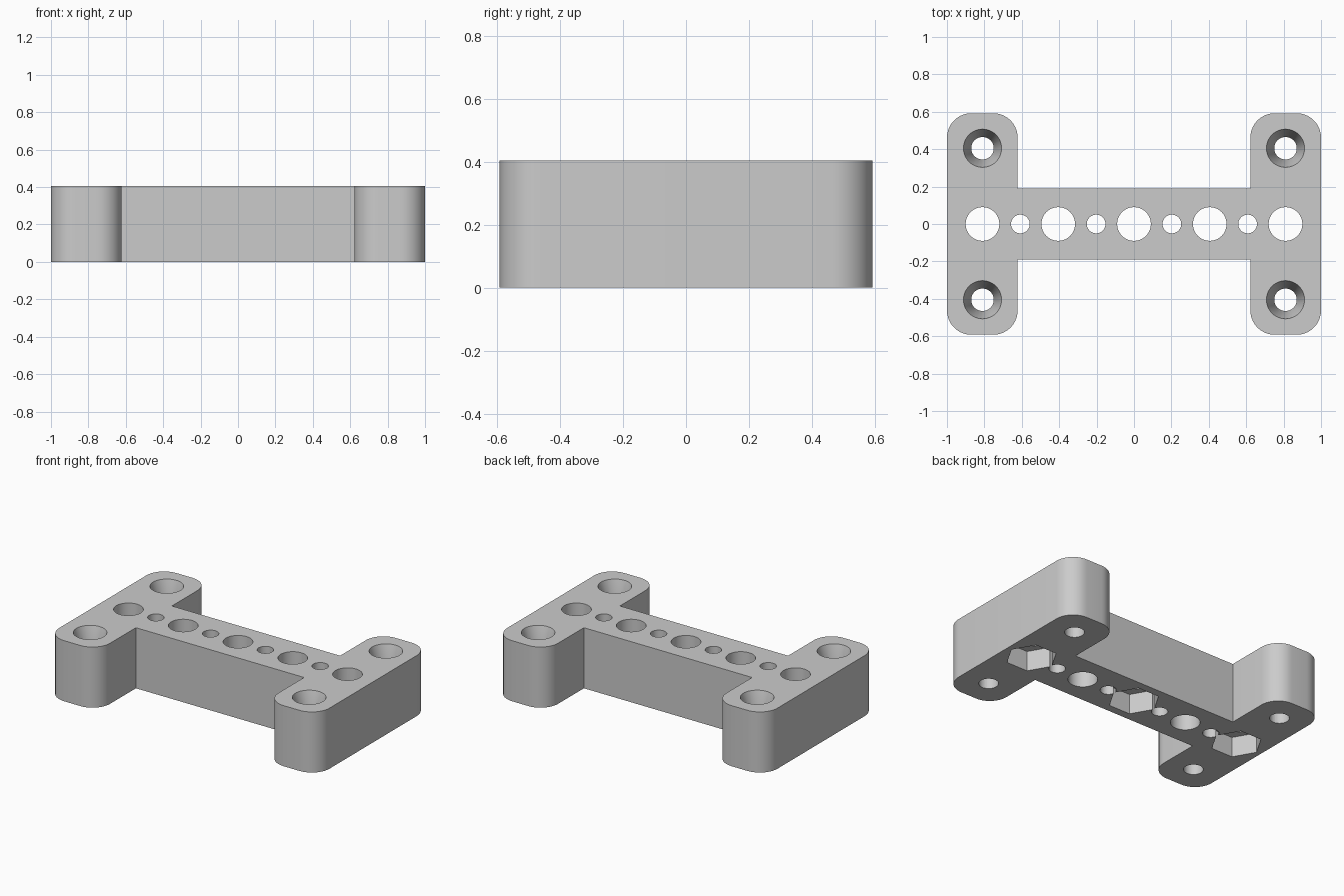
import bpy, bmesh, math
from mathutils import Matrix

cube = bpy.data.objects.get("Cube")
if cube:
    bpy.data.objects.remove(cube, do_unlink=True)

HEIGHT = 0.405      # block thickness, also the hole pitch
PITCH = 0.405
OUTER_X, INNER_X = 1.0, 0.622
BAR_Y, WEB_Y = 0.592, 0.19
CORNER = 0.13
BIG_R, SMALL_R, SCREW_R, SINK_R = 0.09, 0.05, 0.06, 0.102
SINK_DEPTH = 0.15
NUT_R, NUT_DEPTH = 0.158, 0.135
STEPS = 10

grey = bpy.data.materials.new("plain_grey")
grey.use_nodes = True
grey.diffuse_color = (0.6, 0.6, 0.6, 1)
grey.node_tree.nodes["Principled BSDF"].inputs["Base Color"].default_value = (0.6, 0.6, 0.6, 1)


def make_object(name, bm):
    mesh = bpy.data.meshes.new(name)
    bm.normal_update()
    bm.to_mesh(mesh)
    bm.free()
    mesh.materials.append(grey)
    obj = bpy.data.objects.new(name, mesh)
    bpy.context.collection.objects.link(obj)
    return obj


def arc(cx, cy, start):
    """Quarter turn, anticlockwise, for one rounded corner."""
    return [(cx + CORNER * math.cos(start + math.pi / 2 * i / STEPS),
             cy + CORNER * math.sin(start + math.pi / 2 * i / STEPS))
            for i in range(STEPS + 1)]


def add_cutter(bm, x, y, z0, z1, r0, r1, sides):
    bmesh.ops.create_cone(bm, cap_ends=True, segments=sides, radius1=r0, radius2=r1,
                          depth=z1 - z0, matrix=Matrix.Translation((x, y, (z0 + z1) / 2)))


# H-shaped outline: upper right quarter, mirrored into the other three
quarter = (arc(OUTER_X - CORNER, BAR_Y - CORNER, 0)
           + arc(INNER_X + CORNER, BAR_Y - CORNER, math.pi / 2)
           + [(INNER_X, WEB_Y)])
half = quarter + [(-x, y) for x, y in reversed(quarter)]
outline = half + [(x, -y) for x, y in reversed(half)]

bm = bmesh.new()
base = bm.faces.new([bm.verts.new((x, y, 0)) for x, y in outline])
top = bmesh.ops.extrude_face_region(bm, geom=[base])
bmesh.ops.translate(bm, vec=(0, 0, HEIGHT),
                    verts=[v for v in top["geom"] if isinstance(v, bmesh.types.BMVert)])
bmesh.ops.recalc_face_normals(bm, faces=bm.faces)
block = make_object("mounting_block", bm)

# Through holes: alternating large and small along the web, screws at the corners
corners = [(sx * 2 * PITCH, sy * PITCH) for sx in (-1, 1) for sy in (-1, 1)]
holes = bmesh.new()
for i in range(-4, 5):
    radius = SMALL_R if i % 2 else BIG_R
    add_cutter(holes, i * PITCH / 2, 0, -0.1, HEIGHT + 0.1, radius, radius, 48)
for x, y in corners:
    add_cutter(holes, x, y, -0.1, HEIGHT + 0.1, SCREW_R, SCREW_R, 48)

# Countersinks on the top
sinks = bmesh.new()
slope = (SINK_R - SCREW_R) / SINK_DEPTH
extra = 0.05
for x, y in corners:
    add_cutter(sinks, x, y, HEIGHT - SINK_DEPTH - extra, HEIGHT + extra,
               SCREW_R - slope * extra, SINK_R + slope * extra, 48)

# Hexagonal nut pockets underneath, points along x
nuts = bmesh.new()
for x in (-2 * PITCH, 0, 2 * PITCH):
    add_cutter(nuts, x, 0, -0.1, NUT_DEPTH, NUT_R, NUT_R, 6)
    bmesh.ops.rotate(nuts, cent=(x, 0, 0), matrix=Matrix.Rotation(math.pi / 6, 3, "Z"),
                     verts=nuts.verts[-12:])

# create_cone starts its ring on the y axis or x axis; force a point onto x
for v in nuts.verts:
    cx = round(v.co.x / (2 * PITCH)) * 2 * PITCH
    angle = math.atan2(v.co.y, v.co.x - cx)
    angle = round(angle / (math.pi / 3) + 0.01) * math.pi / 3
    v.co.x, v.co.y = cx + NUT_R * math.cos(angle), NUT_R * math.sin(angle)

bpy.ops.object.select_all(action="DESELECT")
bpy.context.view_layer.objects.active = block
block.select_set(True)
for name, bm in (("hole_cutter", holes), ("countersink_cutter", sinks), ("nut_cutter", nuts)):
    cutter = make_object(name, bm)
    cutter.hide_render = True
    mod = block.modifiers.new(name, "BOOLEAN")
    mod.operation = "DIFFERENCE"
    mod.solver = "EXACT"
    mod.object = cutter
    bpy.ops.object.modifier_apply(modifier=mod.name)
    bpy.data.objects.remove(cutter, do_unlink=True)

bpy.ops.object.shade_smooth_by_angle(angle=math.radians(20))
